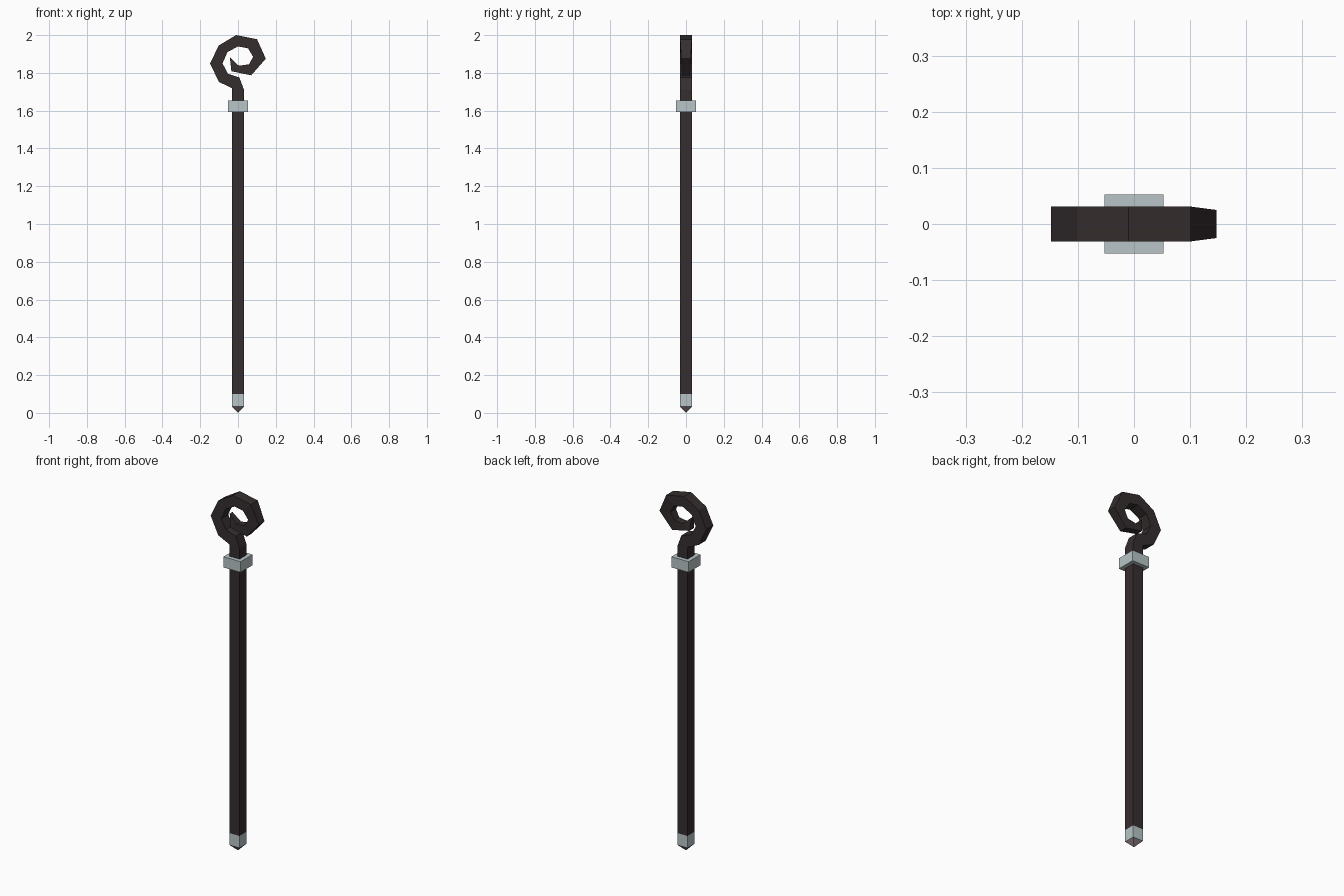
import bpy, bmesh

if "Cube" in bpy.data.objects:
    bpy.data.objects.remove(bpy.data.objects["Cube"])


def material(name, rgb):
    m = bpy.data.materials.new(name)
    m.diffuse_color = (*rgb, 1)
    m.use_nodes = True
    m.node_tree.nodes["Principled BSDF"].inputs["Base Color"].default_value = m.diffuse_color
    return m


wood = material("dark wood", (0.036, 0.027, 0.028))
metal = material("pale metal", (0.48, 0.56, 0.57))
tip_metal = material("dull mauve metal", (0.27, 0.21, 0.23))


def loft(name, rings, mat):
    """Join rings of equal vertex count and cap both ends."""
    bm = bmesh.new()
    loops = [[bm.verts.new(p) for p in r] for r in rings]
    n = len(loops[0])
    for a, b in zip(loops, loops[1:]):
        for i in range(n):
            j = (i + 1) % n
            bm.faces.new((a[i], a[j], b[j], b[i]))
    bm.faces.new(loops[0])
    bm.faces.new(loops[-1])
    bmesh.ops.remove_doubles(bm, verts=bm.verts, dist=0.0002)
    bmesh.ops.recalc_face_normals(bm, faces=bm.faces)
    me = bpy.data.meshes.new(name)
    bm.to_mesh(me)
    bm.free()
    me.materials.append(mat)
    ob = bpy.data.objects.new(name, me)
    bpy.context.collection.objects.link(ob)
    return ob


def square(r, z):
    return [(-r, -r, z), (r, -r, z), (r, r, z), (-r, r, z)]


R = 0.031
# straight square pieces
loft("shaft", [square(R, 0.1), square(R, 1.65)], wood)
loft("foot_cap", [square(R, 0.033), square(R, 0.1)], metal)
loft("foot_tip", [square(0.0005, 0.0), square(R, 0.033)], tip_metal)
loft("collar", [square(0.053, 1.593), square(0.053, 1.653)], metal)

# curled head: outer x, z, inner x, z, half depth
curl = [
    (-.031, 1.650, .031, 1.650, R),
    (-.031, 1.703, .031, 1.712, R),
    (-.024, 1.718, .007, 1.776, R),
    (-.101, 1.752, -.053, 1.795, R),
    (-.148, 1.850, -.082, 1.850, R),
    (-.102, 1.945, -.056, 1.910, R),
    (-.010, 2.000, .000, 1.940, R),
    (.101, 1.978, .053, 1.930, R),
    (.147, 1.875, .080, 1.885, .025),
    (.070, 1.787, .058, 1.845, .022),
    (-.035, 1.809, .004, 1.838, .020),
    (-.043, 1.882, -.041, 1.881, .012),
]
# the outer corner of the first bend stays on the shaft's left edge
curl[2] = (-.031, 1.719, .007, 1.776, R)
loft("curled_head",
     [[(xo, -d, zo), (xi, -d, zi), (xi, d, zi), (xo, d, zo)]
      for xo, zo, xi, zi, d in curl], wood)
